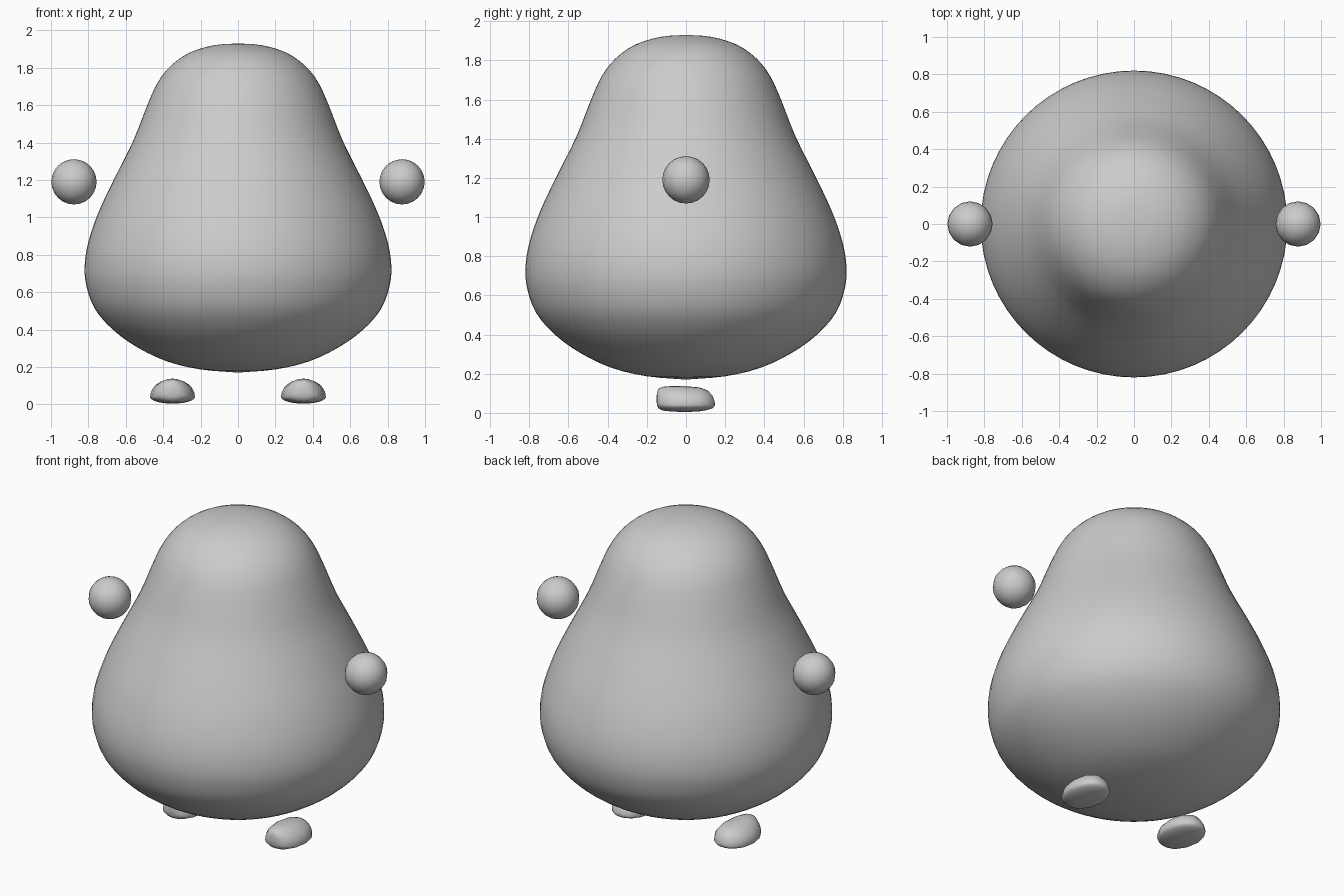
import bpy, bmesh, math
from mathutils import Vector

if "Cube" in bpy.data.objects:
    bpy.data.objects.remove(bpy.data.objects["Cube"])


def finish(name, bm):
    bmesh.ops.remove_doubles(bm, verts=bm.verts[:], dist=1e-5)
    bmesh.ops.recalc_face_normals(bm, faces=bm.faces[:])
    for f in bm.faces:
        f.smooth = True
    me = bpy.data.meshes.new(name)
    bm.to_mesh(me)
    bm.free()
    ob = bpy.data.objects.new(name, me)
    bpy.context.collection.objects.link(ob)
    return ob


def smooth_path(pts, steps=4):
    """Catmull-Rom interpolation through the points."""
    p = [Vector(q) for q in pts]
    p = [2 * p[0] - p[1]] + p + [2 * p[-1] - p[-2]]
    out = []
    for a, b, c, d in zip(p, p[1:], p[2:], p[3:]):
        for i in range(steps):
            t = i / steps
            out.append(0.5 * (2 * b + (c - a) * t + (2 * a - 5 * b + 4 * c - d) * t * t
                              + (3 * b - a - 3 * c + d) * t ** 3))
    return out + [p[-2]]


# Pear-shaped body: radius and height, turned around z
profile = [(0, 0.17), (0.2, 0.187), (0.38, 0.23), (0.54, 0.306), (0.67, 0.4),
           (0.765, 0.51), (0.81, 0.63), (0.82, 0.74), (0.80, 0.87), (0.745, 1.03),
           (0.66, 1.21), (0.56, 1.41), (0.485, 1.60), (0.43, 1.72), (0.36, 1.81),
           (0.26, 1.88), (0.13, 1.92), (0, 1.93)]
bm = bmesh.new()
vs = [bm.verts.new((r, 0, z)) for r, z in smooth_path(profile, 3)]
edges = [bm.edges.new(e) for e in zip(vs, vs[1:])]
bmesh.ops.spin(bm, geom=vs + edges, cent=(0, 0, 0), axis=(0, 0, 1),
               angle=2 * math.pi, steps=64)
finish("body", bm)

# Foot cross-sections from front to back: y, half width, bottom, widest height, top
sections = [(-0.15, 0.0, 0.07, 0.07, 0.07), (-0.149, 0.03, 0.04, 0.06, 0.105),
            (-0.14, 0.055, 0.022, 0.05, 0.123), (-0.12, 0.08, 0.012, 0.045, 0.133),
            (-0.07, 0.108, 0.007, 0.04, 0.138), (0.0, 0.12, 0.004, 0.04, 0.136),
            (0.07, 0.106, 0.008, 0.04, 0.13), (0.11, 0.081, 0.015, 0.04, 0.115),
            (0.135, 0.052, 0.024, 0.04, 0.088), (0.146, 0.025, 0.033, 0.043, 0.06),
            (0.148, 0.0, 0.045, 0.045, 0.045)]

for side, s in (("left", 1), ("right", -1)):
    # Ball hands floating beside the body
    bm = bmesh.new()
    bmesh.ops.create_uvsphere(bm, u_segments=16, v_segments=12, radius=0.121)
    bmesh.ops.translate(bm, verts=bm.verts[:], vec=(s * 0.877, 0, 1.19))
    finish(side + "_hand", bm)

    # Low domed feet
    bm = bmesh.new()
    n = 24
    rings = []
    for y, w, lo, mid, hi in sections:
        ring = []
        for i in range(n):
            a = 2 * math.pi * i / n
            h = (hi - mid) if math.sin(a) > 0 else (mid - lo)
            ring.append(bm.verts.new((s * 0.35 + w * math.cos(a), y, mid + h * math.sin(a))))
        rings.append(ring)
    for r0, r1 in zip(rings, rings[1:]):
        for i in range(n):
            j = (i + 1) % n
            bm.faces.new((r0[i], r0[j], r1[j], r1[i]))
    finish(side + "_foot", bm)
